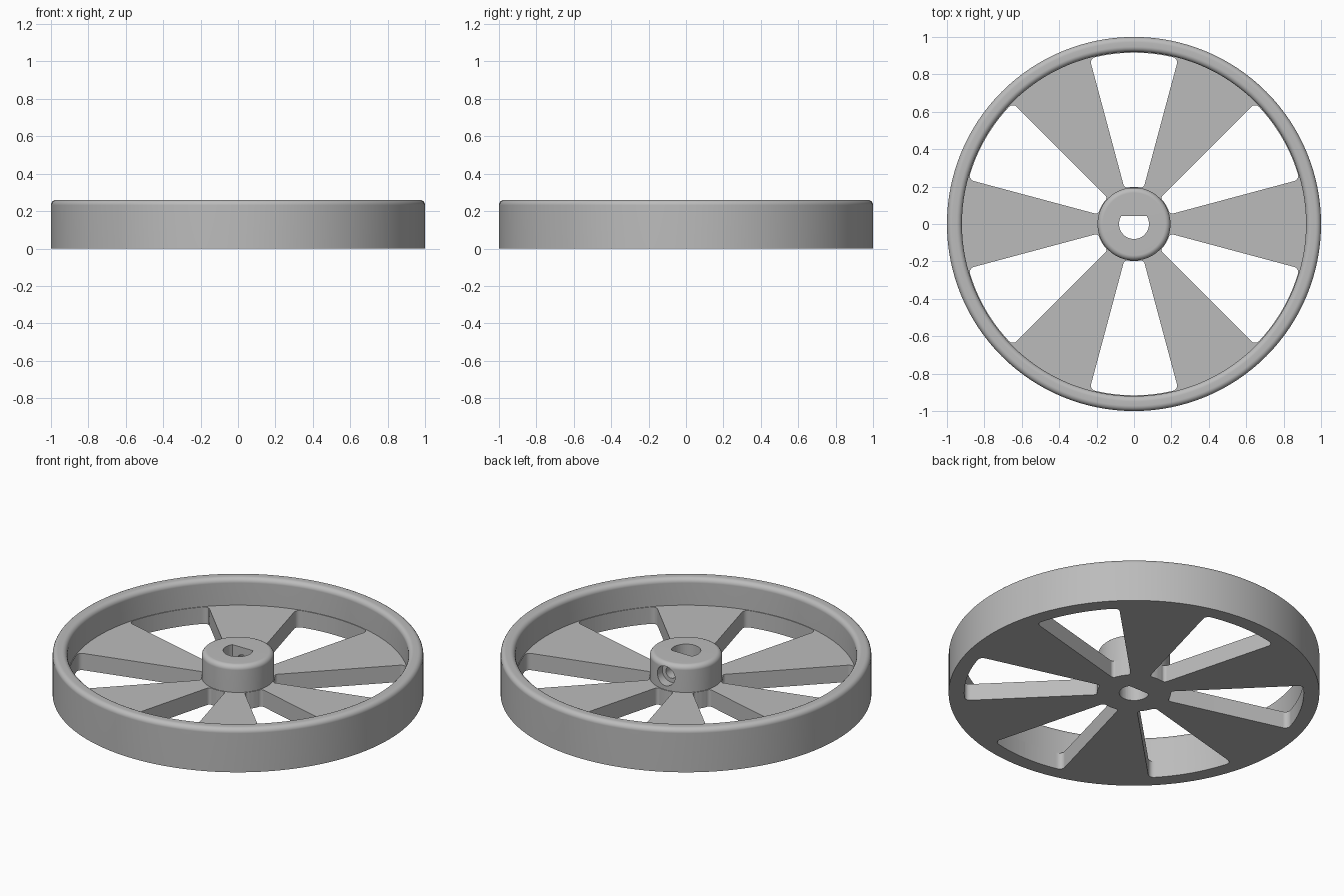
import bpy, bmesh
from math import sin, cos, asin, pi, radians
from mathutils import Matrix

cube = bpy.data.objects.get("Cube")
if cube:
    bpy.data.objects.remove(cube, do_unlink=True)

HEIGHT, WEB = 0.26, 0.10          # overall height, spoke thickness
RIM_IN, HUB_R = 0.92, 0.195       # inner rim radius, hub radius
FILLET = 0.028

grey = bpy.data.materials.new("plain_grey")
grey.use_nodes = True
colour = (0.5, 0.5, 0.5, 1)
grey.diffuse_color = colour
grey.node_tree.nodes["Principled BSDF"].inputs["Base Color"].default_value = colour


def arc(cx, cy, r, a0, a1, steps):
    """Points along an arc, angles in degrees."""
    angles = [radians(a0 + (a1 - a0) * i / steps) for i in range(steps + 1)]
    return [(cx + r * cos(a), cy + r * sin(a)) for a in angles]


def finish(bm, name):
    bmesh.ops.recalc_face_normals(bm, faces=bm.faces)
    mesh = bpy.data.meshes.new(name)
    bm.to_mesh(mesh)
    bm.free()
    obj = bpy.data.objects.new(name, mesh)
    bpy.context.collection.objects.link(obj)
    return obj


def lathe(name, profile, steps):
    """Spin a (radius, height) profile around z."""
    bm = bmesh.new()
    verts = [bm.verts.new((r, 0, z)) for r, z in profile]
    edges = [bm.edges.new(pair) for pair in zip(verts, verts[1:])]
    bmesh.ops.spin(bm, geom=verts + edges, cent=(0, 0, 0), axis=(0, 0, 1),
                   angle=2 * pi, steps=steps)
    bmesh.ops.remove_doubles(bm, verts=bm.verts, dist=1e-5)
    return finish(bm, name)


def prism(name, outline, z0, z1, rounded=()):
    """Extrude an outline upward; rounded holds (vertex indices, radius)."""
    bm = bmesh.new()
    verts = [bm.verts.new((x, y, z0)) for x, y in outline]
    bm.faces.new(verts)
    for indices, radius in rounded:
        bmesh.ops.bevel(bm, geom=[verts[i] for i in indices], offset=radius,
                        segments=5, profile=0.5, affect='VERTICES')
    top = bmesh.ops.extrude_face_region(bm, geom=list(bm.faces))["geom"]
    bmesh.ops.translate(bm, vec=(0, 0, z1 - z0),
                        verts=[g for g in top if isinstance(g, bmesh.types.BMVert)])
    return finish(bm, name)


def cut(target, cutter):
    mod = target.modifiers.new("cut", 'BOOLEAN')
    mod.operation = 'DIFFERENCE'
    mod.solver = 'EXACT'
    mod.object = cutter
    bpy.context.view_layer.objects.active = target
    bpy.ops.object.modifier_apply(modifier=mod.name)
    bpy.data.objects.remove(cutter, do_unlink=True)


# Wheel body: rim, web and hub turned as one piece with rounded top edges
top = HEIGHT - FILLET
profile = [(0, 0), (1, 0)]
profile += arc(1 - FILLET, top, FILLET, 0, 90, 5)
profile += arc(RIM_IN + FILLET, top, FILLET, 90, 180, 5)
profile += [(RIM_IN, WEB), (HUB_R, WEB)]
profile += arc(HUB_R - FILLET, top, FILLET, 0, 90, 5)
profile += [(0, HEIGHT)]
wheel = lathe("spoked_wheel", profile, 128)

# Six wedge openings leave six flaring spokes
for k in range(6):
    mid = 30 + 60 * k
    outer = arc(0, 0, RIM_IN - 0.004, mid - 15, mid + 15, 12)
    inner = arc(0, 0, HUB_R + 0.004, mid + 15, mid - 15, 4)
    n = len(outer)
    opening = prism("opening_cutter", outer + inner, -0.1, WEB + 0.05,
                    [((0, n - 1), 0.03), ((n, n + len(inner) - 1), 0.018)])
    cut(wheel, opening)

# D-shaped shaft bore, flat towards the back
BORE, FLAT = 0.08, 0.043
lift = asin(FLAT / BORE) * 180 / pi
cut(wheel, prism("bore_cutter", arc(0, 0, BORE, 180 - lift, 360 + lift, 32), -0.1, 0.4))

# Stepped set-screw hole running from the back of the hub into the bore
screw = lathe("screw_cutter",
              [(0, 0), (0.034, 0), (0.034, 0.14), (0.058, 0.14), (0.058, 0.3), (0, 0.3)], 32)
screw.data.transform(Matrix.Translation((0, 0, 0.182)) @ Matrix.Rotation(-pi / 2, 4, 'X'))
cut(wheel, screw)

# Colour and shading
wheel.data.materials.clear()
wheel.data.materials.append(grey)
bpy.ops.object.select_all(action='DESELECT')
wheel.select_set(True)
bpy.context.view_layer.objects.active = wheel
bpy.ops.object.shade_smooth_by_angle(angle=radians(30))
weighted = wheel.modifiers.new("even_shading", 'WEIGHTED_NORMAL')
weighted.keep_sharp = True
